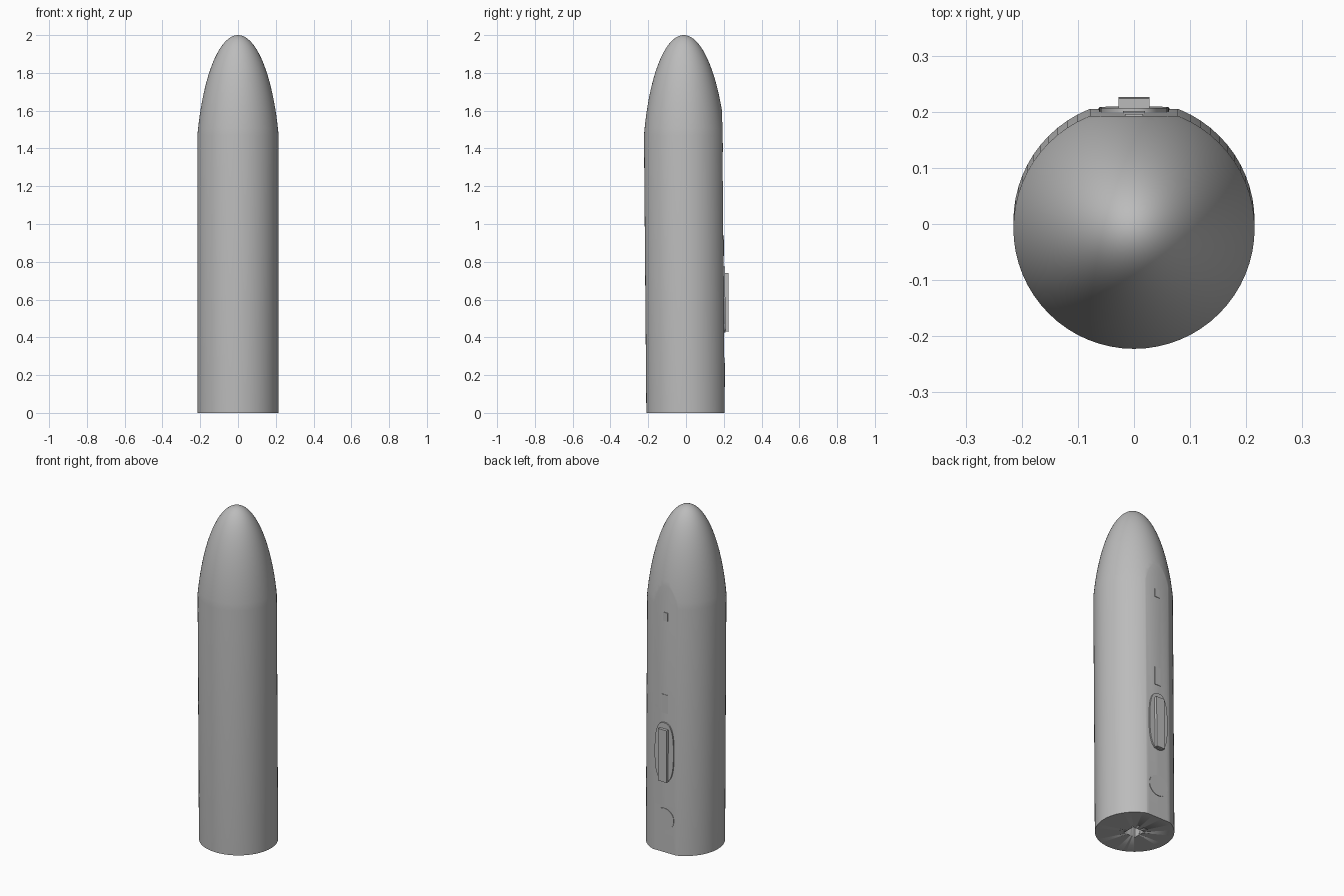
import bpy, bmesh, math
from mathutils import Vector

cube = bpy.data.objects.get("Cube")
if cube:
    bpy.data.objects.remove(cube, do_unlink=True)

RADIUS, FLAT, LEAN = 0.215, 0.2, 0.0085   # body radius, back flat distance, lean per unit height

grey = bpy.data.materials.new("body_grey")
grey.use_nodes = True
grey.diffuse_color = (0.5, 0.5, 0.5, 1)
grey.node_tree.nodes["Principled BSDF"].inputs["Base Color"].default_value = (0.5, 0.5, 0.5, 1)


def finish(name, bm, lean=True):
    """Lean the part backwards with the body, then turn it into a shaded object."""
    if lean:
        for v in bm.verts:
            v.co.y += 0.005 - LEAN * v.co.z
    bmesh.ops.recalc_face_normals(bm, faces=bm.faces)
    mesh = bpy.data.meshes.new(name)
    bm.to_mesh(mesh)
    bm.free()
    mesh.materials.append(grey)
    obj = bpy.data.objects.new(name, mesh)
    bpy.context.collection.objects.link(obj)
    bpy.ops.object.select_all(action='DESELECT')
    obj.select_set(True)
    bpy.context.view_layer.objects.active = obj
    bpy.ops.object.shade_smooth_by_angle(angle=math.radians(25))
    return obj


def box(name, half_x, y, z, lean=True):
    bm = bmesh.new()
    bmesh.ops.create_cube(bm, size=1)
    for v in bm.verts:
        v.co = Vector((v.co.x * 2 * half_x,
                       y[0] if v.co.y < 0 else y[1],
                       z[0] if v.co.z < 0 else z[1]))
    return finish(name, bm, lean)


def plate(name, outline, height):
    """Thin raised plate on the back flat, from an outline in x and z."""
    bm = bmesh.new()
    face = bm.faces.new([bm.verts.new((x, FLAT - 0.01, z)) for x, z in outline])
    top = bmesh.ops.extrude_face_region(bm, geom=[face])["geom"]
    for v in top:
        if isinstance(v, bmesh.types.BMVert):
            v.co.y = FLAT + height
    return finish(name, bm)


def oval(rx, rz, z, power=1.0, steps=48):
    points = []
    for i in range(steps):
        a = math.tau * i / steps
        c, s = math.cos(a), math.sin(a)
        points.append((math.copysign(abs(c) ** power, c) * rx,
                       z + math.copysign(abs(s) ** power, s) * rz))
    return points


# Body: straight barrel with a long rounded nose, spun around z
SHOULDER, NOSE = 1.47, 0.75
full = RADIUS / math.sqrt(1 - ((SHOULDER - 2 + NOSE) / NOSE) ** 2)
start = math.asin((SHOULDER - 2 + NOSE) / NOSE)
profile = [(0, 0), (RADIUS, 0)]
for i in range(25):
    a = start + (math.pi / 2 - start) * i / 24
    profile.append((full * math.cos(a) if i < 24 else 0, 2 - NOSE + NOSE * math.sin(a)))
bm = bmesh.new()
verts = [bm.verts.new((r, 0, z)) for r, z in profile]
edges = [bm.edges.new(pair) for pair in zip(verts, verts[1:])]
bmesh.ops.spin(bm, geom=verts + edges, cent=(0, 0, 0), axis=(0, 0, 1),
               angle=math.tau, steps=64, use_duplicate=False)
bmesh.ops.remove_doubles(bm, verts=bm.verts, dist=0.0001)

# Slice the back flat and close it
cut = bmesh.ops.bisect_plane(bm, geom=bm.verts[:] + bm.edges[:] + bm.faces[:],
                             plane_co=(0, FLAT, 0), plane_no=(0, 1, 0), clear_outer=True)
bmesh.ops.holes_fill(bm, edges=[e for e in bm.edges if e.is_boundary], sides=0)
body = finish("body", bm)

# Square socket in the base
cutter = box("socket_cutter", 0.039, (-0.039, 0.039), (-0.1, 0.35), lean=False)
cutter.hide_render = True
hole = body.modifiers.new("socket", 'BOOLEAN')
hole.operation, hole.solver, hole.object = 'DIFFERENCE', 'EXACT', cutter
bpy.context.view_layer.objects.active = body
bpy.ops.object.modifier_move_to_index(modifier=hole.name, index=0)
bpy.ops.object.modifier_apply(modifier=hole.name)
bpy.data.objects.remove(cutter, do_unlink=True)

# Controls on the back flat
plate("round_button", oval(0.063, 0.063, 0.2), 0.003)
plate("switch_surround", oval(0.062, 0.175, 0.6, 0.75), 0.008)
box("slide_switch", 0.028, (FLAT - 0.01, 0.225), (0.43, 0.74))
for label, half, low, high in (("long_indicator", 0.02, 0.83, 0.94),
                               ("small_indicator", 0.016, 1.38, 1.43)):
    plate(label, [(-half, low), (half, low), (half, high), (-half, high)], 0.003)
